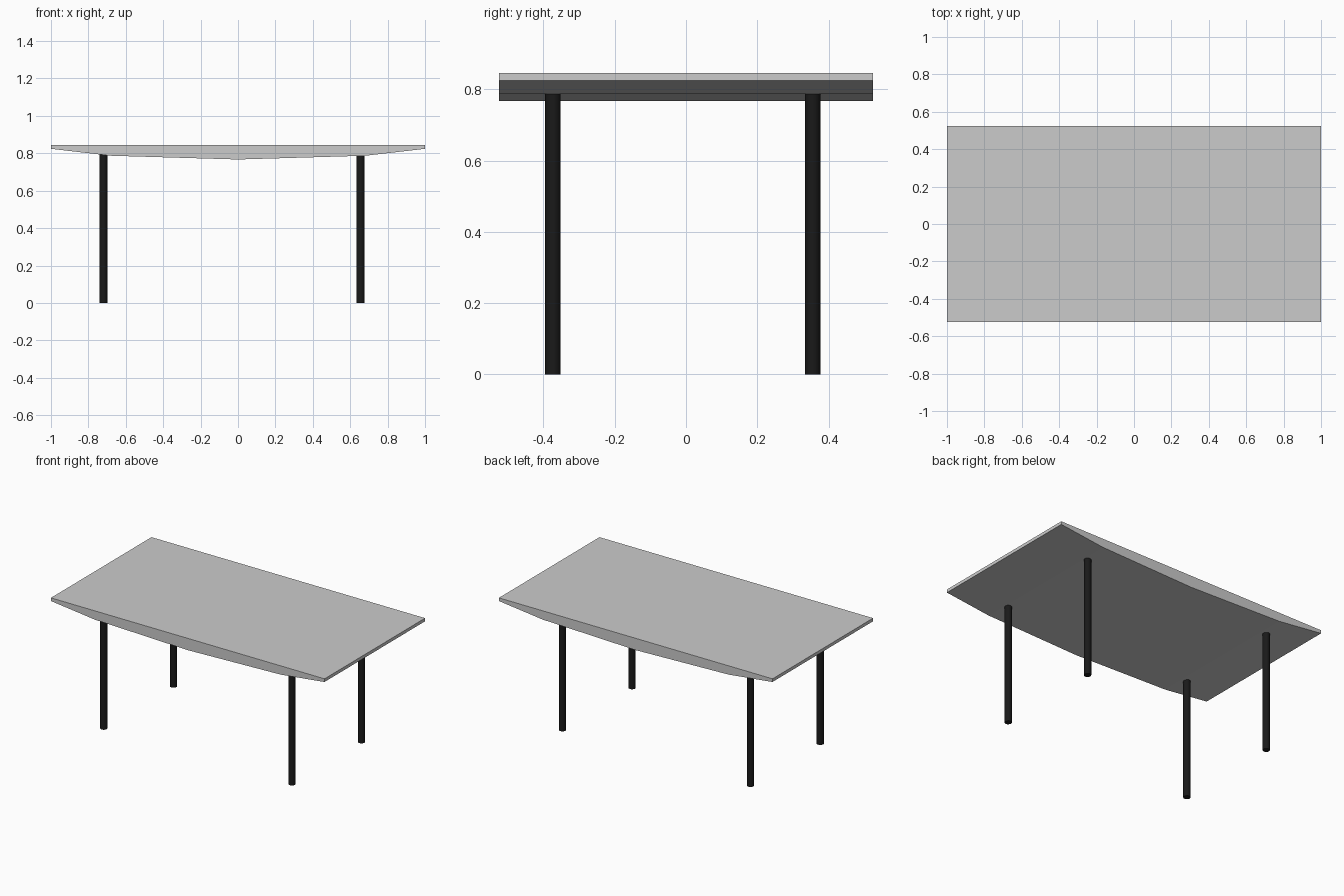
import bpy, bmesh

if "Cube" in bpy.data.objects:
    bpy.data.objects.remove(bpy.data.objects["Cube"])

HALF_DEPTH = 0.525

# tabletop: shallow bowed profile extruded front to back
profile = [(-1, 0.845), (-1, 0.824), (-0.68, 0.787), (0, 0.767),
           (0.68, 0.787), (1, 0.824), (1, 0.845)]
bm = bmesh.new()
face = bm.faces.new([bm.verts.new((x, -HALF_DEPTH, z)) for x, z in profile])
ext = bmesh.ops.extrude_face_region(bm, geom=[face])
bmesh.ops.translate(bm, vec=(0, 2 * HALF_DEPTH, 0),
                    verts=[g for g in ext["geom"] if isinstance(g, bmesh.types.BMVert)])
bmesh.ops.recalc_face_normals(bm, faces=bm.faces)
mesh = bpy.data.meshes.new("tabletop")
bm.to_mesh(mesh)
bm.free()
bpy.context.collection.objects.link(bpy.data.objects.new("tabletop", mesh))

# legs: slim black cylinders, tops sunk slightly into the tabletop
black = bpy.data.materials.new("black")
black.diffuse_color = (0.01, 0.01, 0.01, 1)
black.use_nodes = True
black.node_tree.nodes["Principled BSDF"].inputs["Base Color"].default_value = black.diffuse_color
LEG_TOP = 0.8
for side, x in (("left", -0.72), ("right", 0.655)):
    for end, y in (("front", -0.373), ("back", 0.355)):
        bpy.ops.mesh.primitive_cylinder_add(vertices=16, radius=0.0217, depth=LEG_TOP,
                                            location=(x, y, LEG_TOP / 2))
        leg = bpy.context.object
        leg.name = f"{end}_{side}_leg"
        leg.data.materials.append(black)
        bpy.ops.object.shade_smooth_by_angle()
